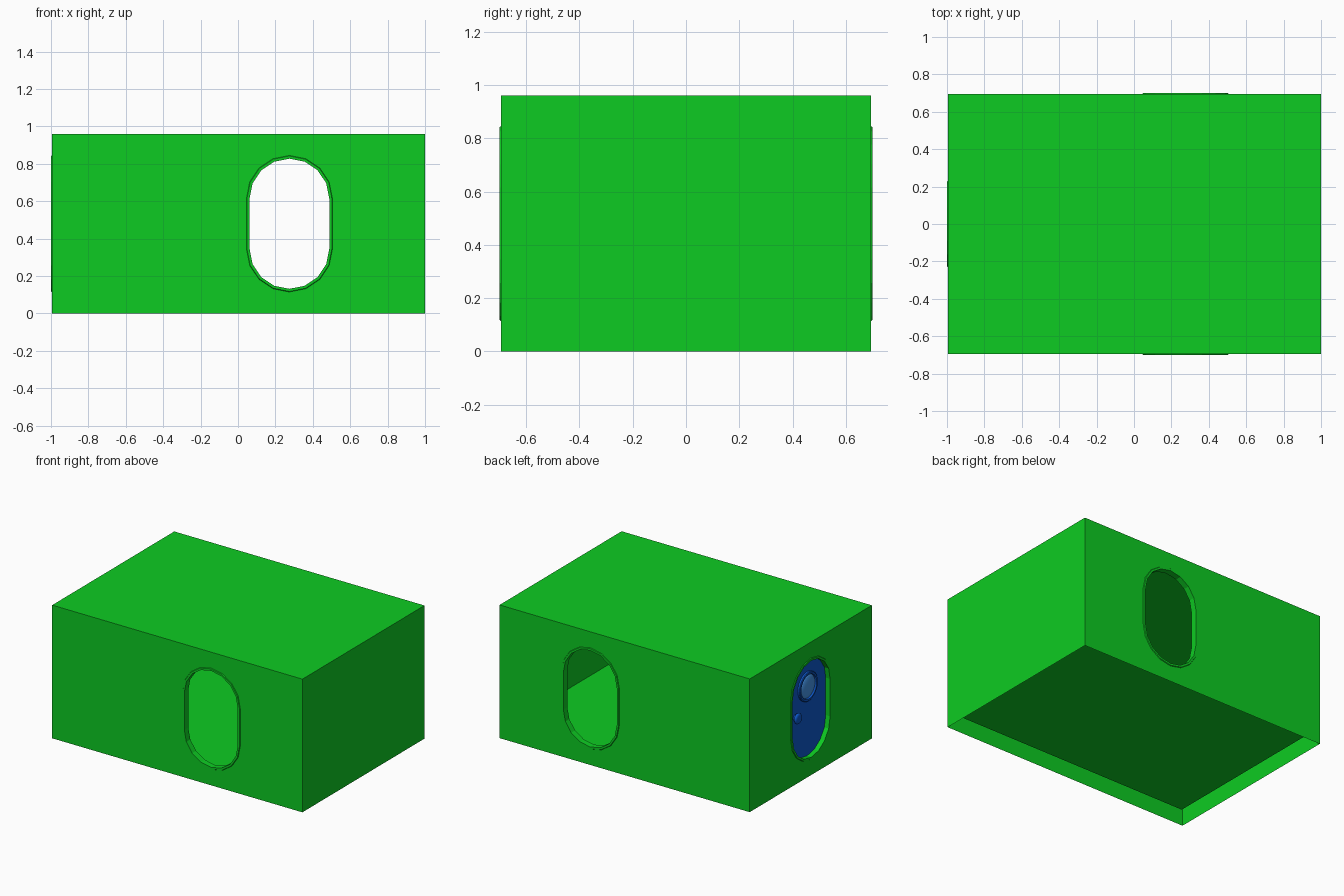
import bpy, bmesh, math

if "Cube" in bpy.data.objects:
    bpy.data.objects.remove(bpy.data.objects["Cube"])

def mat(name, rgb):
    m = bpy.data.materials.new(name)
    m.diffuse_color = (*rgb, 1)
    m.use_nodes = True
    m.node_tree.nodes["Principled BSDF"].inputs["Base Color"].default_value = m.diffuse_color
    return m

GREEN = mat("green", (0.004, 0.60, 0.016))
BLUE = mat("blue", (0.004, 0.098, 0.60))
GLASS = mat("light blue", (0.06, 0.30, 0.80))

# Wall frames: (sideways, height, outward distance) -> world
WALLS = {
    "front": lambda a, b, d: (0.275 + a, -0.695 - d, b),
    "back": lambda a, b, d: (0.275 + a, 0.695 + d, b),
    "side": lambda a, b, d: (-0.995 - d, a, b),
}
HOLE_Z, HOLE_HALF, HOLE_R = 0.48, 0.135, 0.213

def outline(r, half, seg):
    """Stadium (half > 0) or circle (half = 0) with seg steps per half turn."""
    pts = []
    for s, start in ((1, 0), (-1, math.pi)):
        for i in range(seg + 1 if half else seg):
            t = start + math.pi * i / seg
            pts.append((r * math.cos(t), s * half + r * math.sin(t)))
    return pts

def finish(bm, name, material):
    me = bpy.data.meshes.new(name)
    bmesh.ops.recalc_face_normals(bm, faces=bm.faces)
    bm.to_mesh(me)
    bm.free()
    ob = bpy.data.objects.new(name, me)
    bpy.context.collection.objects.link(ob)
    me.materials.append(material)
    return ob

def loft(name, wall, profile, material, half=0.0, seg=8, center=(0, 0),
         caps=True, smooth=False):
    """Bridge outlines given as (radius, outward distance) pairs."""
    bm = bmesh.new()
    loops = [[bm.verts.new(WALLS[wall](center[0] + a, center[1] + b, d))
              for a, b in outline(r, half, seg)] for r, d in profile]
    n = len(loops[0])
    for p, q in zip(loops, loops[1:]):
        for i in range(n):
            bm.faces.new((p[i], p[(i + 1) % n], q[(i + 1) % n], q[i]))
    if caps:
        bm.faces.new(loops[0])
        bm.faces.new(loops[-1])
    for f in bm.faces:
        f.smooth = smooth
    return finish(bm, name, material)

def box(name, lo, hi, material):
    bm = bmesh.new()
    bmesh.ops.create_cube(bm, size=1)
    for v in bm.verts:
        v.co = [(l + h) / 2 + c * (h - l) for l, h, c in zip(lo, hi, v.co)]
    return finish(bm, name, material)

# House shell: box minus room, front/back openings and doorway
house = box("house_shell", (-0.995, -0.695, 0), (1, 0.695, 0.96), GREEN)
hole = dict(half=HOLE_HALF, center=(0, HOLE_Z))
cutters = [
    box("room_cutter", (-0.955, -0.655, 0.088), (0.96, 0.655, 0.92), GREEN),
    loft("opening_cutter", "front", [(HOLE_R, 0.1), (HOLE_R, -1.5)], GREEN, **hole),
    loft("doorway_cutter", "side", [(HOLE_R, 0.1), (HOLE_R, -0.2)], GREEN, **hole),
]
for c in cutters:
    c.hide_render = True
    m = house.modifiers.new(c.name, 'BOOLEAN')
    m.operation, m.solver, m.object = 'DIFFERENCE', 'EXACT', c
bpy.context.view_layer.update()
shell = bpy.data.meshes.new_from_object(
    house.evaluated_get(bpy.context.evaluated_depsgraph_get()))
house.modifiers.clear()
house.data = shell
for c in cutters:
    bpy.data.objects.remove(c)

# The underside of the shell is open
bm = bmesh.new()
bm.from_mesh(shell)
bmesh.ops.delete(bm, geom=[f for f in bm.faces
                           if all(v.co.z < 0.001 for v in f.verts)], context='FACES')
bm.to_mesh(shell)
bm.free()

# Thin raised trims around the three openings
for w in WALLS:
    loft(w + "_opening_trim", w,
         [(HOLE_R, -0.002), (HOLE_R, 0.005), (0.227, 0.005), (0.230, 0.0)],
         GREEN, caps=False, **hole)

# Recessed door with round window and knob
loft("door", "side", [(HOLE_R, -0.030), (HOLE_R, -0.045)], BLUE, **hole)
win = (0, 0.635)
loft("window_frame", "side",
     [(0.105, -0.031), (0.105, -0.018), (0.100, -0.014), (0.088, -0.014), (0.084, -0.031)],
     BLUE, seg=16, center=win, caps=False)
loft("window_glass", "side",
     [(0.086 * math.cos(t), -0.029 + 0.02 * math.sin(t))
      for t in (math.radians(a) for a in (0, 18, 36, 54, 72, 86))],
     GLASS, seg=16, center=win, smooth=True)
loft("door_knob", "side",
     [(0.022, -0.031), (0.022, -0.018), (0.034, -0.014), (0.039, -0.004),
      (0.034, 0.003), (0.018, 0.005)],
     BLUE, seg=8, center=(0.137, 0.46), smooth=True)
